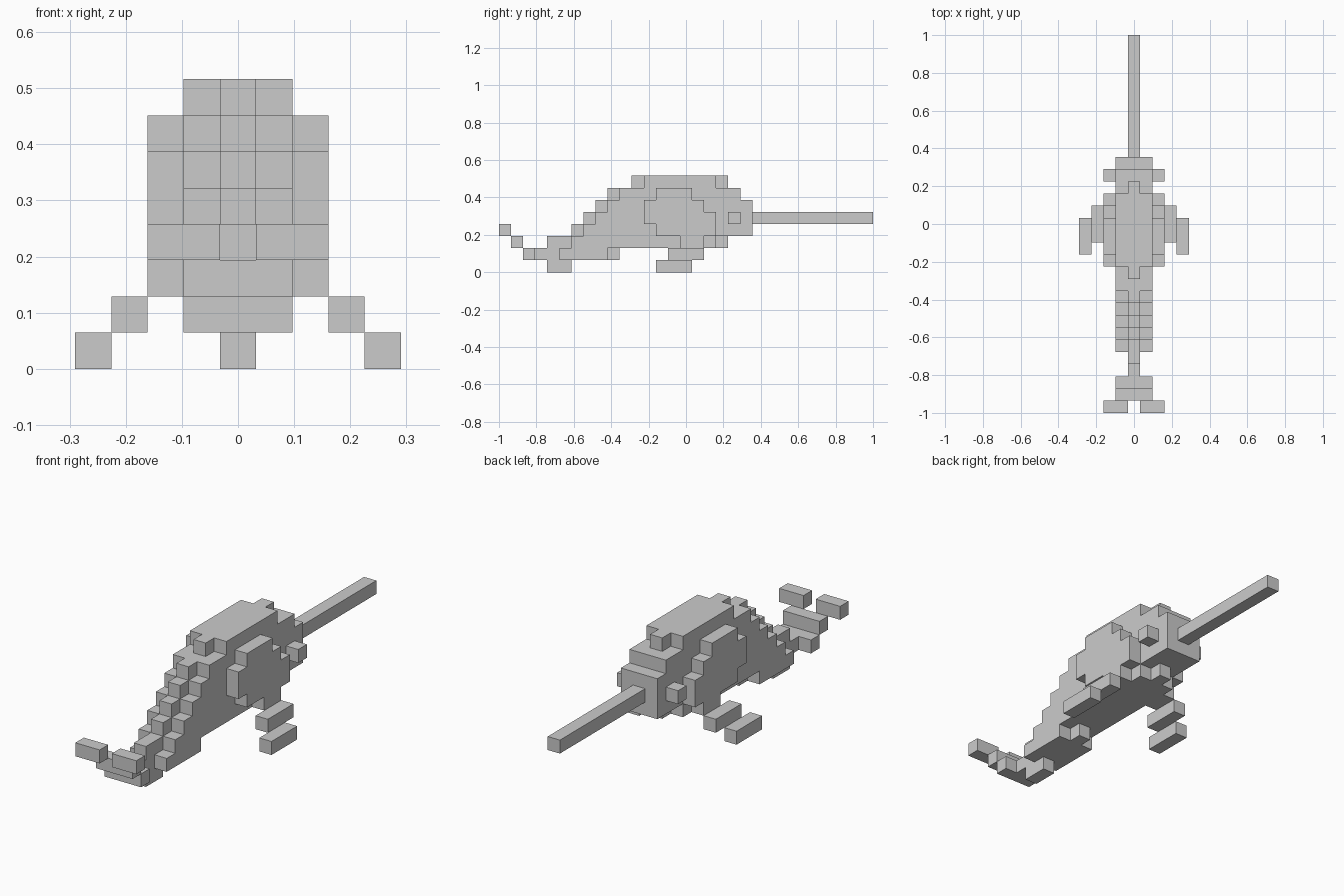
import bpy, bmesh
from mathutils import Vector

if "Cube" in bpy.data.objects:
    bpy.data.objects.remove(bpy.data.objects["Cube"])

V = 2 / 31          # edge length of one cube
parts = {}          # part name -> set of cube cells


def bar(name, xs, j0, j1, k):
    """Run of cubes along y from edge j0 to j1 at height k, mirrored in x."""
    cells = parts.setdefault(name, set())
    for x in xs:
        for j in range(j0, j1):
            cells |= {(x, j, k), (-x, j, k)}


# body: centre ridge, then the layer beside it, as (start, end, height)
for j0, j1, k in [(4, 10, 1), (4, 19, 2), (6, 21, 3), (7, 21, 4),
                  (8, 21, 5), (9, 20, 6), (11, 19, 7)]:
    bar("body", [0], j0, j1, k)
for j0, j1, k in [(5, 9, 1), (6, 18, 2), (7, 21, 3), (8, 21, 4),
                  (9, 21, 5), (10, 20, 6), (12, 18, 7)]:
    bar("body", [1], j0, j1, k)

# bulging flanks
for j0, j1, k in [(15, 17, 2), (13, 18, 3), (12, 18, 4), (12, 17, 5), (13, 16, 6)]:
    bar("flanks", [2], j0, j1, k)

# eyes, horn and belly fin
bar("eyes", [2], 19, 20, 4)
bar("horn", [0], 21, 31, 4)
bar("belly_fin", [0], 4, 6, 0)

# side flippers stepping down and outward
bar("flippers", [3], 14, 17, 1)
bar("flippers", [4], 13, 16, 0)

# forked tail fin rising at the front end
bar("tail_fin", [0], 2, 4, 1)
bar("tail_fin", [1], 2, 3, 1)
bar("tail_fin", [0, 1], 1, 2, 2)
bar("tail_fin", [1, 2], 0, 1, 3)

solid = set().union(*parts.values())


def build(name, cells):
    """Make a mesh from only the exposed cube faces."""
    bm = bmesh.new()
    verts = {}

    def vert(p):
        if p not in verts:
            verts[p] = bm.verts.new(((p[0] - 0.5) * V, p[1] * V - 1, p[2] * V))
        return verts[p]

    for c in sorted(cells):
        for axis in range(3):
            for side in (0, 1):
                n = list(c)
                n[axis] += 2 * side - 1
                if tuple(n) in solid:
                    continue
                ring = []
                for u, v in ((0, 0), (1, 0), (1, 1), (0, 1)):
                    p = list(c)
                    p[axis] += side
                    p[(axis + 1) % 3] += u
                    p[(axis + 2) % 3] += v
                    ring.append(vert(tuple(p)))
                bm.faces.new(ring if side else ring[::-1])
    mesh = bpy.data.meshes.new(name)
    bm.to_mesh(mesh)
    bm.free()
    bpy.context.collection.objects.link(bpy.data.objects.new(name, mesh))


for name, cells in parts.items():
    build(name, cells)
